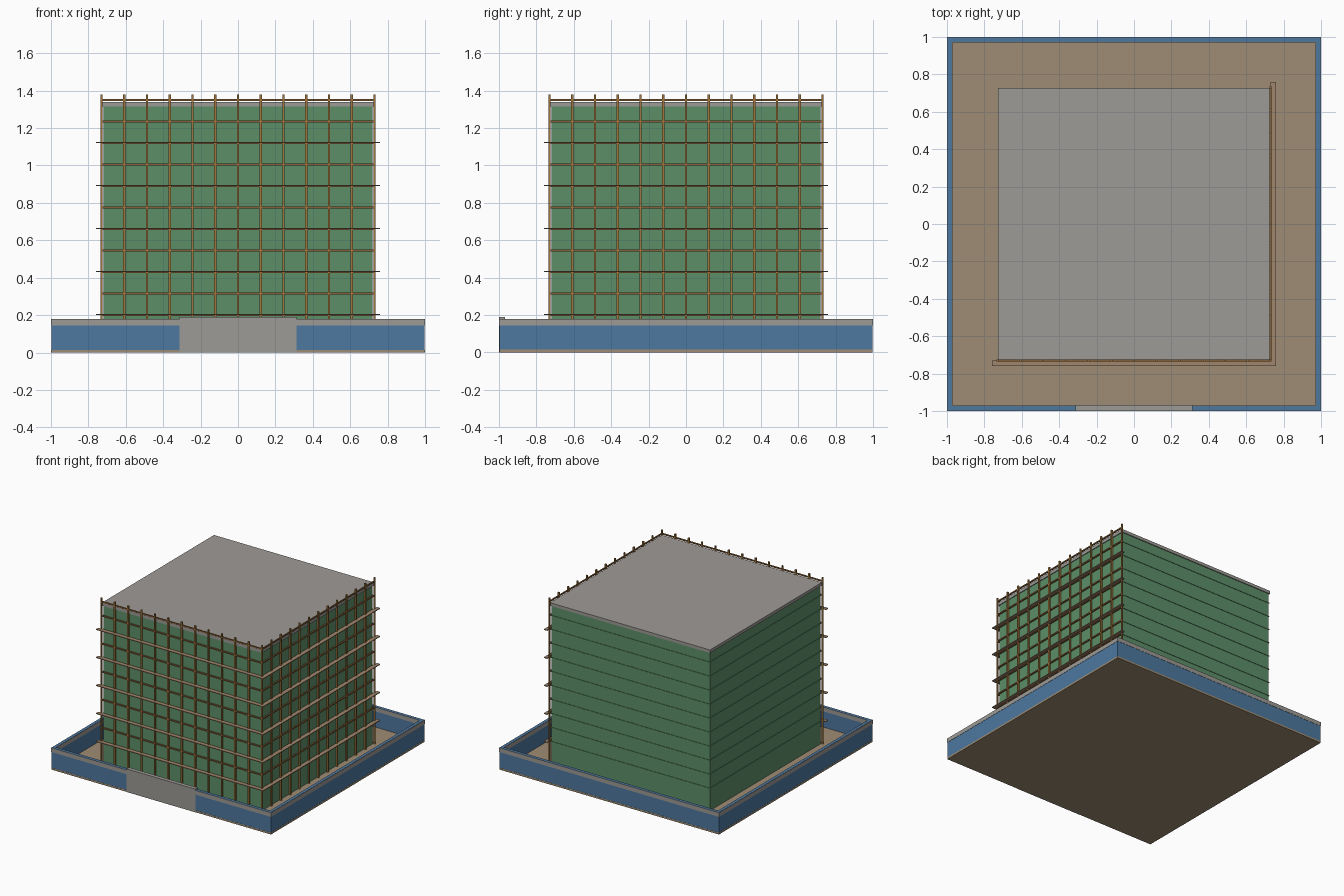
import bpy
from mathutils import Vector

cube = bpy.data.objects.get("Cube")
if cube:
    bpy.data.objects.remove(cube, do_unlink=True)


def material(name, srgb):
    lin = [(c / 255 / 12.92) if c < 11 else ((c / 255 + 0.055) / 1.055) ** 2.4 for c in srgb]
    mat = bpy.data.materials.new(name)
    mat.use_nodes = True
    mat.diffuse_color = (*lin, 1)
    mat.node_tree.nodes["Principled BSDF"].inputs["Base Color"].default_value = (*lin, 1)
    return mat


SAND = material("sand", (158, 140, 115))
BLUE = material("hoarding blue", (78, 120, 160))
GREY = material("concrete grey", (158, 155, 150))
GREEN = material("netting green", (92, 143, 104))
BAMBOO = material("bamboo", (160, 118, 60))
RAIL = material("rail brown", (136, 96, 56))
PLANK = material("plank", (160, 134, 108))


def boxes(name, mat, spans):
    """One object made of boxes, each given by its low and high corner."""
    verts, faces = [], []
    for lo, hi in spans:
        n = len(verts)
        for z in (lo[2], hi[2]):
            verts += [(lo[0], lo[1], z), (hi[0], lo[1], z), (hi[0], hi[1], z), (lo[0], hi[1], z)]
        faces += [[n + 3, n + 2, n + 1, n], [n + 4, n + 5, n + 6, n + 7]]
        for i in range(4):
            j = (i + 1) % 4
            faces.append([n + i, n + j, n + j + 4, n + i + 4])
    mesh = bpy.data.meshes.new(name)
    mesh.from_pydata(verts, [], faces)
    mesh.materials.append(mat)
    obj = bpy.data.objects.new(name, mesh)
    bpy.context.collection.objects.link(obj)
    return obj


def slab(half, z0, z1):
    return (-half, -half, z0), (half, half, z1)


def frame(outer, inner, z0, z1):
    """Four walls of a square ring."""
    return [((-outer, -outer, z0), (outer, -inner, z1)),
            ((-outer, inner, z0), (outer, outer, z1)),
            ((-outer, -inner, z0), (-inner, inner, z1)),
            ((inner, -inner, z0), (outer, inner, z1))]


# Site ground, hoarding with its pale band, and gate
GROUND = 0.015
boxes("ground", SAND, [slab(0.998, 0, GROUND)])
boxes("hoarding", BLUE, frame(0.997, 0.972, GROUND, 0.18))
boxes("hoarding_band", GREY, frame(0.999, 0.97, 0.145, 0.179))
boxes("gate", GREY, [((-0.313, -1.0, 0), (0.313, -0.968, 0.19))])

# Building: netted storeys, floor edges and roof
STEP = 0.115
BASE = 0.2
levels = [BASE + STEP * i for i in range(11)]
boxes("netted_building", GREEN, [slab(0.72, GROUND, 1.32)])
boxes("floor_edges", GREEN, [slab(0.724, z - 0.002, z + 0.002) for z in levels[:-1]])
boxes("roof", GREY, [slab(0.727, 1.315, 1.34)])

# Scaffold on the front and left sides
FACE = 0.73
R = 0.006
BAYS = 12
stations = [FACE * (2 * i / BAYS - 1) for i in range(BAYS + 1)]
front = [((s - R, -FACE - R, GROUND), (s + R, -FACE + R, 1.38)) for s in stations]
side = [((FACE - R, s - R, GROUND), (FACE + R, s + R, 1.38)) for s in stations[1:]]
boxes("scaffold_poles", BAMBOO, front + side)

r = 0.005
rails = []
for z in levels:
    rails.append(((-FACE, -FACE - r, z - r), (FACE, -FACE + r, z + r)))
    rails.append(((FACE - r, -FACE, z - r), (FACE + r, FACE, z + r)))
boxes("scaffold_rails", RAIL, rails)

# Plank walkways on every second level
OUT = 0.76
planks = []
for z in levels[:-1:2]:
    planks.append(((-OUT, -OUT, z), (OUT, -FACE, z + 0.006)))
    planks.append(((FACE, -FACE, z), (OUT, OUT, z + 0.006)))
boxes("walkways", PLANK, planks)
